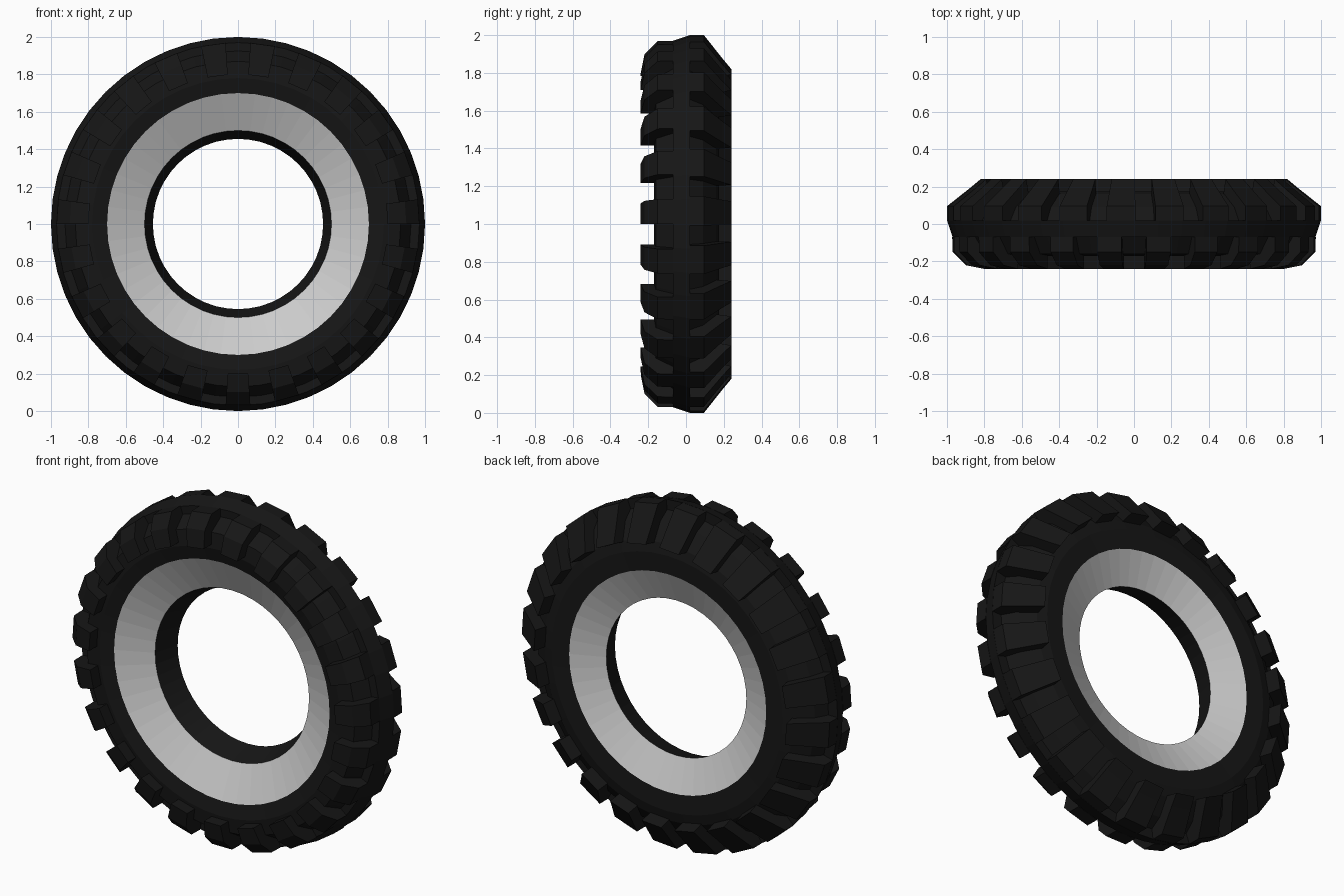
import bpy, bmesh
from math import sin, cos, radians, pi

if "Cube" in bpy.data.objects:
    bpy.data.objects.remove(bpy.data.objects["Cube"])

black = bpy.data.materials.new("black_rubber")
black.diffuse_color = (0.008, 0.008, 0.008, 1)
black.use_nodes = True
black.node_tree.nodes["Principled BSDF"].inputs["Base Color"].default_value = black.diffuse_color


def point(r, y, a):
    return (r * cos(a), y, 1 + r * sin(a))


def finish(bm, name, mat=None):
    bmesh.ops.recalc_face_normals(bm, faces=bm.faces)
    me = bpy.data.meshes.new(name)
    bm.to_mesh(me)
    bm.free()
    ob = bpy.data.objects.new(name, me)
    bpy.context.collection.objects.link(ob)
    if mat:
        me.materials.append(mat)
    return ob


def revolve(name, profile, mat=None, n=48):
    """Spin an open (r, y) profile around the wheel axle."""
    bm = bmesh.new()
    rings = [[bm.verts.new(point(r, y, 2 * pi * i / n)) for r, y in profile]
             for i in range(n)]
    for i in range(n):
        a, b = rings[i], rings[(i + 1) % n]
        for j in range(len(profile) - 1):
            bm.faces.new((a[j], a[j + 1], b[j + 1], b[j]))
    return finish(bm, name, mat)


def lugs(name, profile, count, start, width, mat):
    """Ring of tread blocks, each an (r, y) section swept over a small angle."""
    bm = bmesh.new()
    m = len(profile)
    for i in range(count):
        c = start + 360 * i / count
        a, b = [[bm.verts.new(point(r, y, radians(c + s * width / 2)))
                 for r, y in profile] for s in (-1, 1)]
        bm.faces.new(a)
        bm.faces.new(b[::-1])
        for j in range(m):
            k = (j + 1) % m
            bm.faces.new((a[j], b[j], b[k], a[k]))
    return finish(bm, name, mat)


# Tyre body: sidewalls, sunken shoulders and raised centre rib
revolve("tyre_body", [(0.70, -0.15), (0.78, -0.17), (0.87, -0.16), (0.925, -0.07),
                      (0.97, -0.07), (1.0, 0.02), (0.94, 0.02), (0.90, 0.09),
                      (0.81, 0.16), (0.75, 0.175), (0.64, 0.17)], black)

# Dark inner barrel and the two grey dished rims
revolve("inner_barrel", [(0.50, -0.055), (0.455, 0.09)], black)
revolve("front_rim", [(0.70, -0.15), (0.50, -0.055)])
revolve("back_rim", [(0.64, 0.17), (0.455, 0.09)])

# Tread blocks on each shoulder
lugs("front_tread_blocks", [(0.80, -0.15), (0.80, -0.24), (0.90, -0.22), (0.97, -0.15),
                            (0.972, -0.07), (0.91, -0.06)], 23, 270, 7.8, black)
lugs("back_tread_blocks", [(0.80, 0.15), (0.82, 0.24), (0.88, 0.19), (1.0, 0.095),
                           (1.0, 0.02), (0.92, 0.01)], 24, 4, 8.8, black)
